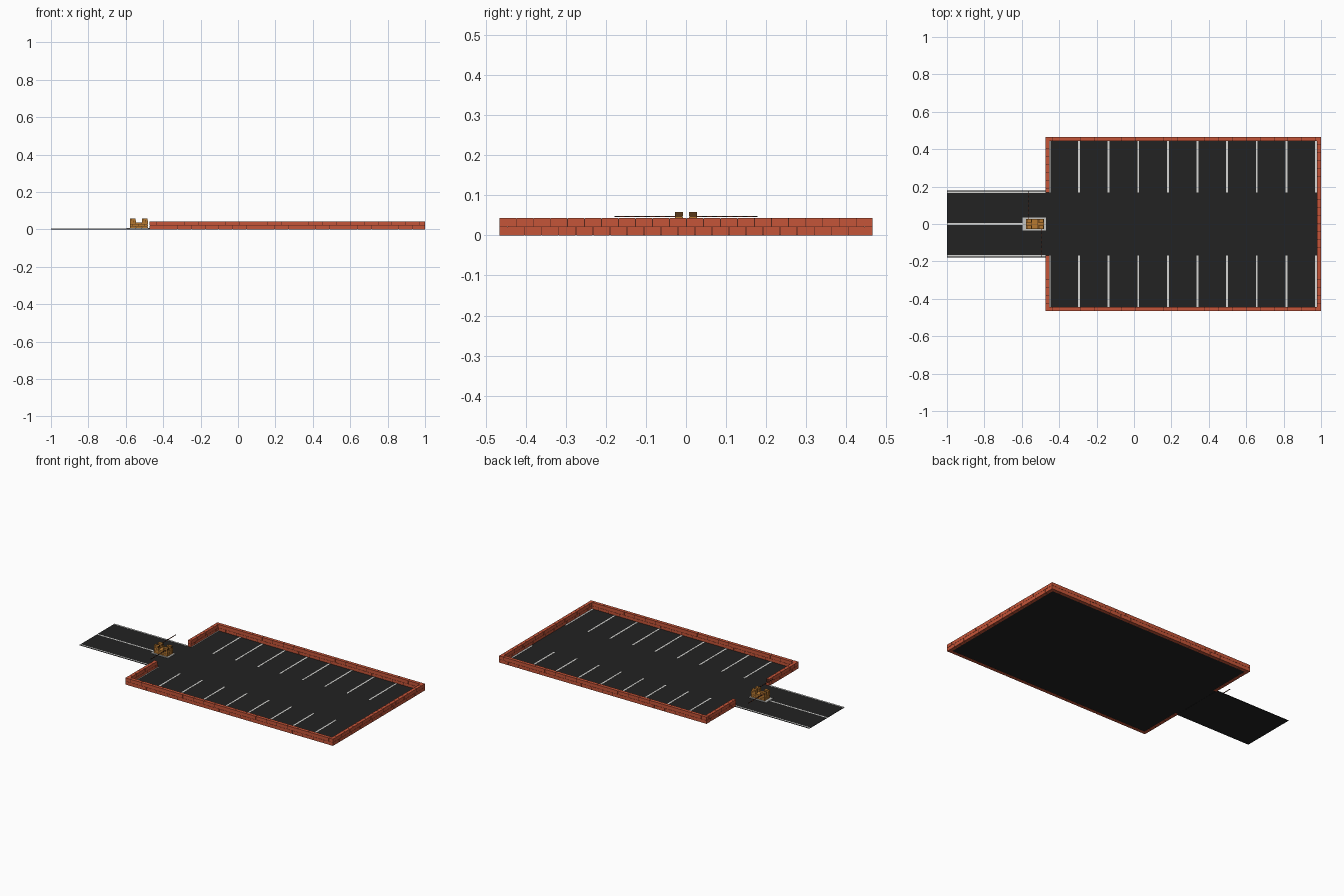
import bpy, bmesh
from mathutils import Vector

if "Cube" in bpy.data.objects:
    bpy.data.objects.remove(bpy.data.objects["Cube"])


def mat(name, rgb):
    m = bpy.data.materials.new(name)
    m.diffuse_color = (*rgb, 1)
    m.use_nodes = True
    m.node_tree.nodes["Principled BSDF"].inputs["Base Color"].default_value = m.diffuse_color
    return m


ASPHALT = mat("asphalt", (0.016, 0.016, 0.016))
PAINT = mat("line_paint", (0.68, 0.68, 0.66))
BRICK = mat("red_brick", (0.56, 0.09, 0.04))
MORTAR = mat("dark_mortar", (0.09, 0.02, 0.012))
TAN = mat("ochre_brick", (0.47, 0.19, 0.03))
TAN_GAP = mat("ochre_mortar", (0.10, 0.04, 0.01))
KERB = mat("kerb_grey", (0.55, 0.55, 0.53))
ARM_RED = mat("arm_orange", (0.60, 0.12, 0.05))
ARM_DARK = mat("arm_dark", (0.03, 0.025, 0.025))


def build(name, boxes, mats):
    """One object from a list of (lo, hi, material index) boxes."""
    bm = bmesh.new()
    for lo, hi, mi in boxes:
        lo, hi = Vector(lo), Vector(hi)
        vs = bmesh.ops.create_cube(bm, size=1)["verts"]
        for v in vs:
            v.co = (lo + hi) / 2 + v.co * (hi - lo)
        for f in {f for v in vs for f in v.link_faces}:
            f.material_index = mi
    me = bpy.data.meshes.new(name)
    bm.to_mesh(me)
    bm.free()
    for m in mats:
        me.materials.append(m)
    ob = bpy.data.objects.new(name, me)
    bpy.context.collection.objects.link(ob)
    return ob


def masonry(lo, hi, axis, length, courses, gap=0.002, inset=0.0008):
    """Mortar core plus staggered bricks running along the axis."""
    core = (tuple(c + inset for c in lo), tuple(c - inset for c in hi), 1)
    out = [core]
    h = (hi[2] - lo[2]) / courses
    for c in range(courses):
        a = lo[axis] - (length / 2 if c % 2 else 0)
        while a < hi[axis] - gap:
            s, e = max(a, lo[axis]), min(a + length, hi[axis])
            p, q = list(lo), list(hi)
            p[axis] = s + (gap / 2 if s > lo[axis] else 0)
            q[axis] = e - (gap / 2 if e < hi[axis] else 0)
            p[2] = lo[2] + c * h + (gap / 2 if c else 0)
            q[2] = lo[2] + (c + 1) * h - (gap / 2 if c < courses - 1 else 0)
            if q[axis] - p[axis] > gap:
                out.append((p, q, 0))
            a += length
    return out


# paved ground
X0, X1, Y, T, H, GATE = -0.472, 1.0, 0.466, 0.021, 0.043, 0.168
build("parking_floor", [((X0 + .004, -Y + .004, 0.001), (X1 - .004, Y - .004, 0.003), 0)], [ASPHALT])
build("driveway", [((-1, -0.178, 0), (X0 + .004, 0.178, 0.003), 0)], [ASPHALT])

# perimeter walls, open at the gate
for s, n in ((1, "back"), (-1, "front")):
    ys = sorted((s * (Y - T), s * Y))
    build(n + "_wall", masonry((X0, ys[0], 0), (X1, ys[1], H), 0, 0.074, 2), [BRICK, MORTAR])
    ys = sorted((s * GATE, s * (Y - T)))
    build(n + "_gate_wall", masonry((X0, ys[0], 0), (X0 + T, ys[1], H), 1, 0.0425, 2), [BRICK, MORTAR])
build("right_wall", masonry((X1 - T, -Y + T, 0), (X1, Y - T, H), 1, 0.0425, 2), [BRICK, MORTAR])

# bay lines, driveway centre line and edge lines
lines = []
for i in range(10):
    x = -0.452 + i * 0.1583
    for a, b in ((0.168, 0.445), (-0.445, -0.168)):
        lines.append(((x - .005, a, 0.003), (x + .005, b, 0.0038), 0))
build("bay_lines", lines, [PAINT])
build("centre_line", [((-1, -.005, .003), (-0.59, .005, .0038), 0)], [PAINT])
build("edge_lines", [((-1, y - .004, .003), (X0, y + .004, .0038), 0) for y in (-.171, .171)], [PAINT])

# gate island with brick piers
build("island", [((-0.595, -.035, .003), (-0.47, .035, .008), 0)], [KERB])
booth = masonry((-0.578, -.028, .008), (-0.482, .028, .036), 0, 0.032, 3)
for x in (-0.578, -0.514):
    for y in (-.028, .008):
        booth += masonry((x, y, .036), (x + .032, y + .020, .058), 0, 0.021, 2)
build("gate_piers", booth, [TAN, TAN_GAP])

# striped barrier arms
for n, x, s in (("entry_arm", -0.566, 1), ("exit_arm", -0.493, -1)):
    seg = []
    for i in range(12):
        a, b = sorted((s * (.028 + i * .0125), s * (.028 + (i + 1) * .0125)))
        seg.append(((x - .002, a, .046), (x + .002, b, .049), i % 2))
    build(n, seg, [ARM_RED, ARM_DARK])
